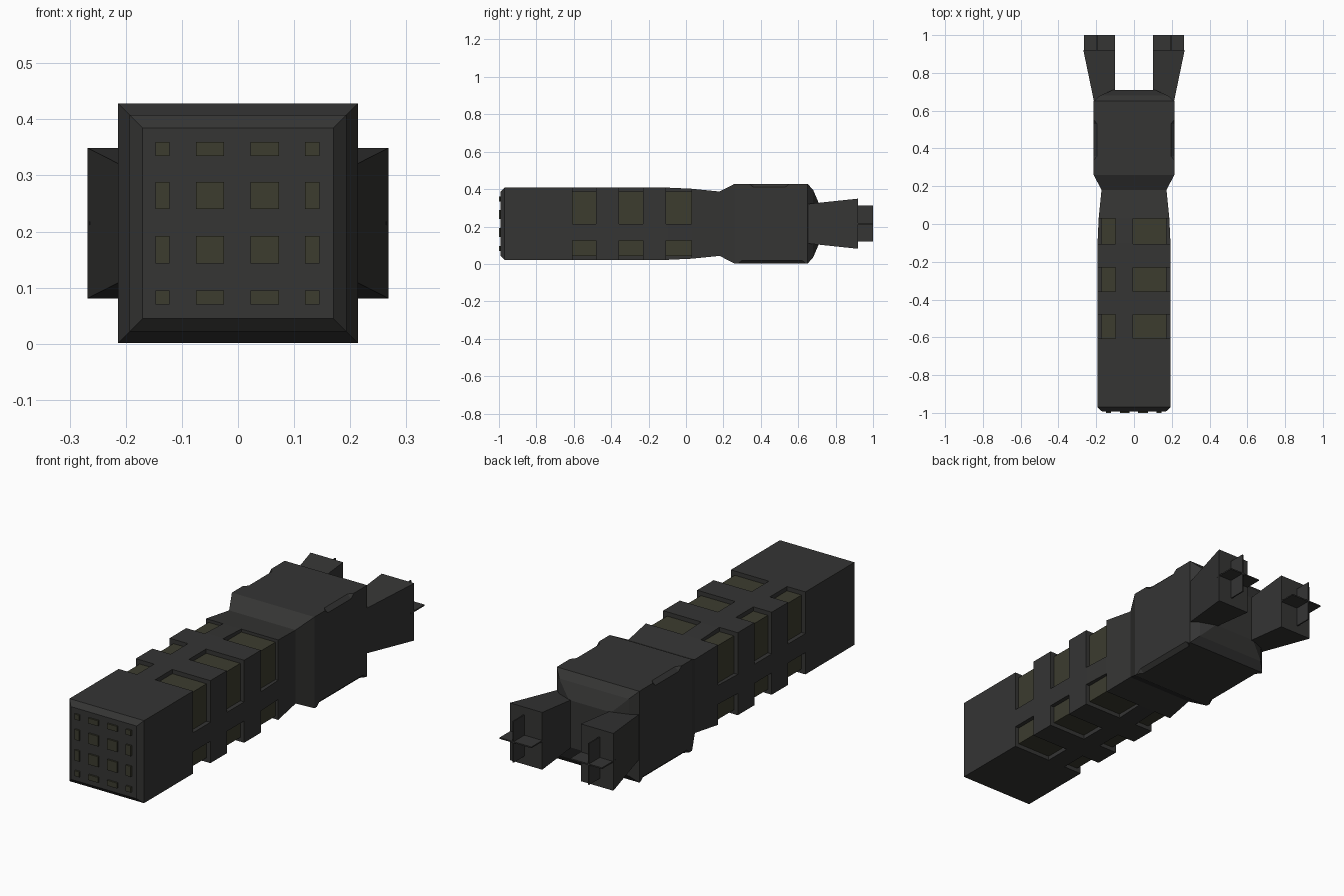
import bpy, bmesh
from math import radians

if "Cube" in bpy.data.objects:
    bpy.data.objects.remove(bpy.data.objects["Cube"])

ZC = 0.215   # height of the long axis


def material(name, colour):
    m = bpy.data.materials.new(name)
    m.diffuse_color = (*colour, 1)
    m.use_nodes = True
    m.node_tree.nodes["Principled BSDF"].inputs["Base Color"].default_value = m.diffuse_color
    return m


DARK = material("dark_hull", (0.035, 0.035, 0.034))
OLIVE = material("olive_panel", (0.045, 0.045, 0.028))


def add_object(name, bm, mat):
    bmesh.ops.recalc_face_normals(bm, faces=bm.faces)
    me = bpy.data.meshes.new(name)
    bm.to_mesh(me)
    bm.free()
    me.materials.append(mat)
    ob = bpy.data.objects.new(name, me)
    bpy.context.collection.objects.link(ob)
    return ob


def loft(name, profiles, mat=DARK):
    """Skin between (y, [(x, z), ...]) cross-sections, with capped ends."""
    bm = bmesh.new()
    rings = [[bm.verts.new((x, y, z)) for x, z in pts] for y, pts in profiles]
    for a, b in zip(rings, rings[1:]):
        for i in range(len(a)):
            j = (i + 1) % len(a)
            bm.faces.new((a[i], a[j], b[j], b[i]))
    bm.faces.new(rings[0])
    bm.faces.new(rings[-1])
    return add_object(name, bm, mat)


def rect(x0, x1, z0, z1):
    return [(x0, z0), (x1, z0), (x1, z1), (x0, z1)]


def square(h):
    return rect(-h, h, ZC - h, ZC + h)


def box(name, x0, x1, y0, y1, z0, z1, mat=DARK):
    return loft(name, [(y0, rect(x0, x1, z0, z1)), (y1, rect(x0, x1, z0, z1))], mat)


# Hull: long square body, waist, wider rear block with rounded-off back
stations = [(-0.992, 0.17), (-0.97, 0.193), (-0.1, 0.193), (0.03, 0.187),
            (0.18, 0.172), (0.26, 0.2135), (0.65, 0.2135), (0.68, 0.18), (0.71, 0.11)]
hull = loft("hull", [(y, square(h)) for y, h in stations])

# Cutters: L-shaped recesses wrapping each long corner of the body
cutters = []
H, OUT, DEEP = 0.193, 0.03, 0.02
WINDOWS = [(-0.607, -0.48), (-0.358, -0.23), (-0.107, 0.03)]
for y0, y1 in WINDOWS:
    for sx in (-1, 1):
        for sz in (-1, 1):
            a = 0.197 if sx > 0 else 0.095
            b = 0.195 if sz > 0 else 0.102
            shape = [(-OUT, -OUT), (a, -OUT), (a, DEEP), (DEEP, DEEP), (DEEP, b), (-OUT, b)]
            pts = [(sx * (H - u), ZC + sz * (H - v)) for u, v in shape]
            cutters.append(loft("recess_cutter", [(y0, pts), (y1, pts)]))

# Cutters: chamfers on the long edges of the rear block
for sx in (-1, 1):
    for sz, y0, y1 in ((1, 0.34, 0.55), (-1, 0.28, 0.64)):
        def diamond(r):
            cx, cz = sx * 0.2335, ZC + sz * 0.2335
            return [(cx - sx * r, cz), (cx, cz - sz * r), (cx + sx * r, cz), (cx, cz + sz * r)]
        cutters.append(loft("chamfer_cutter", [(y0, diamond(0.042)), (y0 + 0.02, diamond(0.058)),
                                               (y1 - 0.02, diamond(0.058)), (y1, diamond(0.042))]))

for c in cutters:
    mod = hull.modifiers.new("cut", 'BOOLEAN')
    mod.operation, mod.solver, mod.object = 'DIFFERENCE', 'EXACT', c
mesh = bpy.data.meshes.new_from_object(hull.evaluated_get(bpy.context.evaluated_depsgraph_get()))
hull.modifiers.clear()
hull.data = mesh
for c in cutters:
    bpy.data.objects.remove(c)

# Olive floors inside the recesses
mesh.materials.clear()
mesh.materials.append(DARK)
mesh.materials.append(OLIVE)
for p in mesh.polygons:
    c, n = p.center, p.normal
    inside = any(y0 < c.y < y1 for y0, y1 in WINDOWS)
    dist = max(c.x * n.x + (c.z - ZC) * n.z, 0)
    floor = inside and abs(n.y) < 0.01 and 0.168 < dist < 0.178
    p.material_index = 1 if floor else 0

# Front panels in a four by four grid
cols = [(-0.147, -0.122), (-0.075, -0.025), (0.022, 0.073), (0.119, 0.145)]
rows = [(0.07, 0.095), (0.143, 0.192), (0.24, 0.288), (0.335, 0.36)]
for x0, x1 in cols:
    for z0, z1 in rows:
        box("front_panel", x0, x1, -1.0, -0.985, z0, z1, OLIVE)

# Rear thrusters, flaring outward, each with two crossed fins
for s in (-1, 1):
    loft("thruster", [(0.645, rect(s * 0.1, s * 0.211, 0.11, 0.32)),
                      (0.92, rect(s * 0.1, s * 0.268, 0.081, 0.349))])
    xa, xb = sorted((s * 0.1, s * 0.265))
    box("horizontal_fin", xa, xb, 0.90, 1.0, ZC - 0.003, ZC + 0.003)
    box("vertical_fin", s * 0.195 - 0.003, s * 0.195 + 0.003, 0.90, 1.0, 0.12, 0.313)
